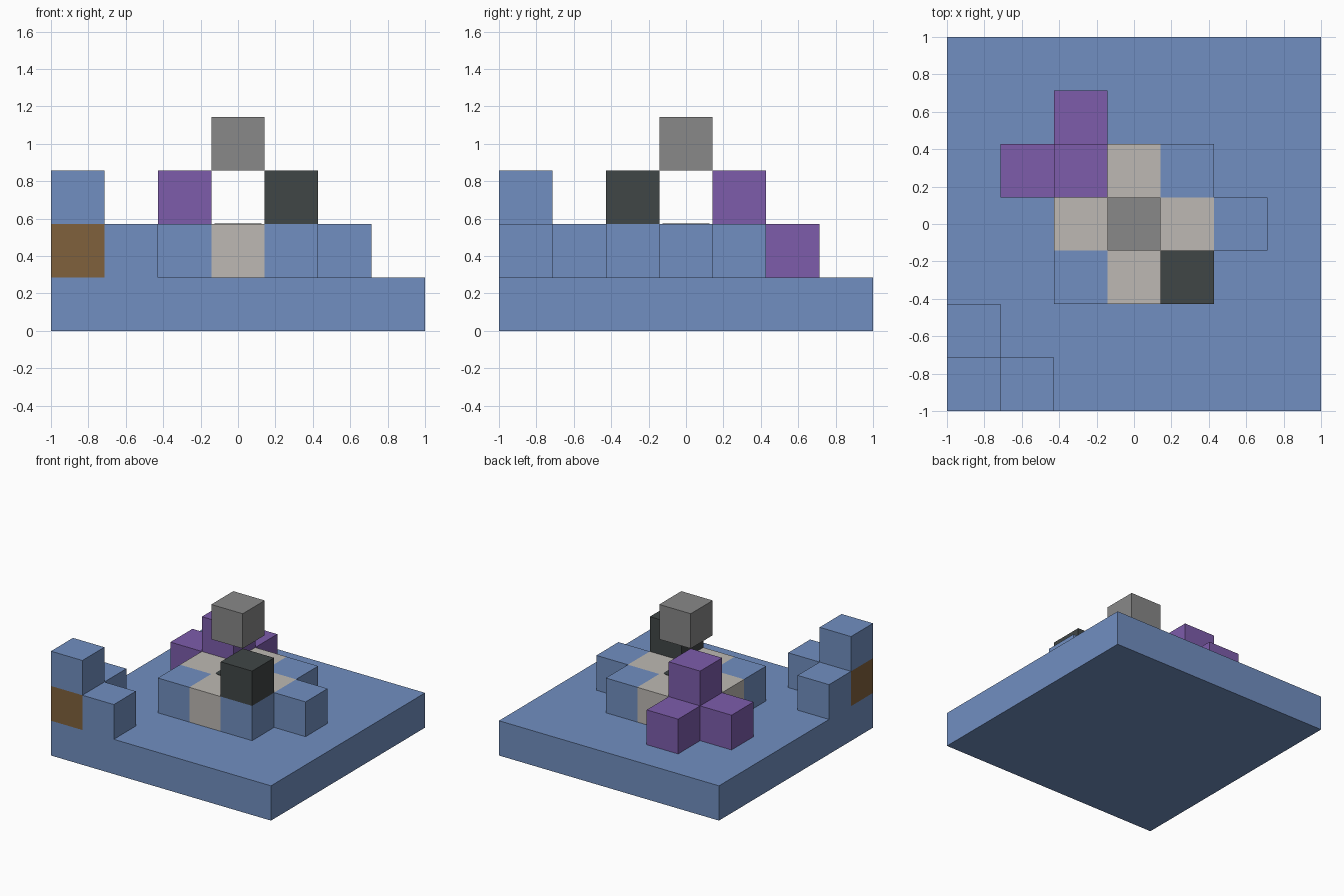
import bpy
import bmesh
from mathutils import Matrix, Vector

if "Cube" in bpy.data.objects:
    bpy.data.objects.remove(bpy.data.objects["Cube"], do_unlink=True)

CELL = 2 / 7  # grid unit: the base is seven cells wide


def material(name, r, g, b):
    lin = [((c / 255 + 0.055) / 1.055) ** 2.4 for c in (r, g, b)]
    m = bpy.data.materials.new(name)
    m.use_nodes = True
    m.diffuse_color = (*lin, 1)
    m.node_tree.nodes["Principled BSDF"].inputs["Base Color"].default_value = (*lin, 1)
    return m


blue = material("blue", 113, 143, 193)
purple = material("purple", 125, 92, 171)
beige = material("beige", 189, 185, 179)
grey = material("grey", 136, 136, 136)
charcoal = material("charcoal", 64, 70, 70)
brown = material("brown", 128, 97, 60)


def finish(bm, name, mat):
    mesh = bpy.data.meshes.new(name)
    bm.to_mesh(mesh)
    bm.free()
    mesh.materials.append(mat)
    ob = bpy.data.objects.new(name, mesh)
    bpy.context.collection.objects.link(ob)
    return ob


def box(name, mat, centre, size):
    bm = bmesh.new()
    bmesh.ops.create_cube(bm, size=1, matrix=Matrix.Translation(centre)
                          @ Matrix.Diagonal((*size, 1)))
    return finish(bm, name, mat)


# Blocks by grid cell: column, row, layer
parts = {
    "corner_post_foot": (brown, [(-3, -3, 1)]),
    "corner_post_top": (blue, [(-3, -3, 2)]),
    "corner_steps": (blue, [(-2, -3, 1), (-3, -2, 1)]),
    "platform_corners": (blue, [(-1, -1, 1), (1, -1, 1), (1, 1, 1)]),
    "platform_side_step": (blue, [(2, 0, 1)]),
    "platform_cross": (beige, [(0, 0, 1), (1, 0, 1), (-1, 0, 1), (0, 1, 1), (0, -1, 1)]),
    "crystal_cluster": (purple, [(-1, 1, 1), (-1, 1, 2), (-2, 1, 1), (-1, 2, 1)]),
    "dark_block": (charcoal, [(1, -1, 2)]),
    "floating_block": (grey, [(0, 0, 3)]),
}


def blocks(name, mat, cells):
    # Unit cubes joined into one shell, without walls between neighbours
    bm = bmesh.new()
    for i, j, k in cells:
        pos = Vector((i, j, k + 0.5)) * CELL
        bmesh.ops.create_cube(bm, size=CELL, matrix=Matrix.Translation(pos))
    inner = []
    taken = {Vector(c).to_tuple(1) for c in cells}
    for f in bm.faces:
        f.normal_update()
        outside = (f.calc_center_median() + f.normal * CELL / 2) / CELL
        outside.z -= 0.5
        if tuple(round(v) for v in outside) in taken:
            inner.append(f)
    bmesh.ops.delete(bm, geom=inner, context="FACES")
    return finish(bm, name, mat)


# Base slab and all blocks
box("base_slab", blue, (0, 0, CELL / 2), (2, 2, CELL))
for part, (mat, cells) in parts.items():
    blocks(part, mat, cells)

# Dark inset in the middle of the cross
inset = box("centre_inset", charcoal, (0, 0, 2 * CELL), (0.25, 0.25, 0.006))
bevel = inset.modifiers.new("rounded_corners", "BEVEL")
bevel.width = 0.03
bevel.segments = 3
bevel.affect = "EDGES"
bevel.limit_method = "WEIGHT"
weights = inset.data.attributes.new("bevel_weight_edge", "FLOAT", "EDGE")
for e in inset.data.edges:
    a, b = (inset.data.vertices[v].co for v in e.vertices)
    weights.data[e.index].value = 1.0 if abs(a.z - b.z) > 0.001 else 0.0
